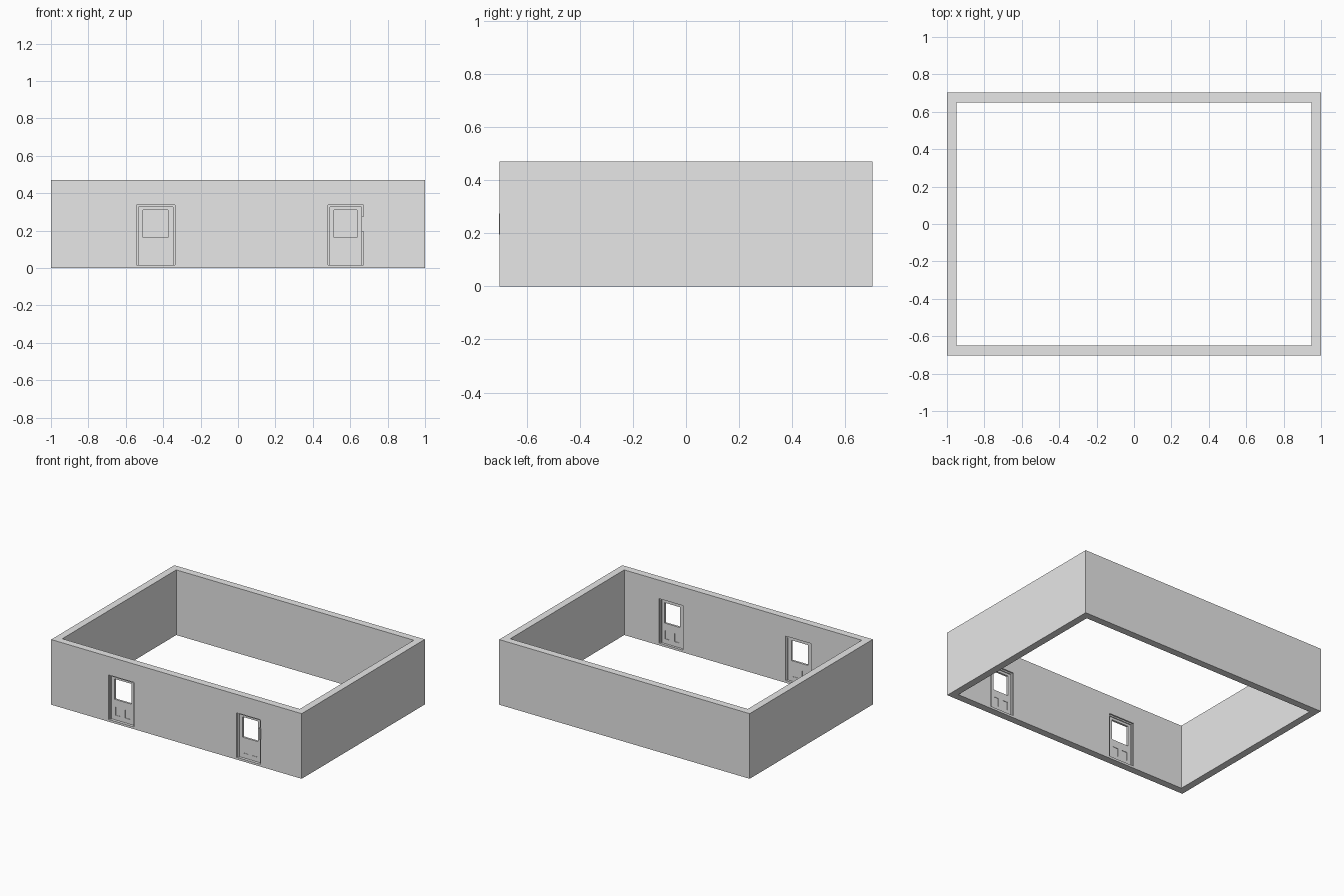
import bpy

cube = bpy.data.objects.get("Cube")
if cube:
    bpy.data.objects.remove(cube, do_unlink=True)

grey = bpy.data.materials.new("plaster_grey")
grey.use_nodes = True
grey.diffuse_color = (0.8, 0.8, 0.8, 1)
grey.node_tree.nodes["Principled BSDF"].inputs["Base Color"].default_value = (0.8, 0.8, 0.8, 1)


def box(name, x, y, z):
    """Box from (min, max) ranges."""
    bpy.ops.mesh.primitive_cube_add(size=1)
    ob = bpy.context.object
    ob.name = name
    ob.data.materials.append(grey)
    for v in ob.data.vertices:
        for axis, r in enumerate((x, y, z)):
            v.co[axis] = r[1] if v.co[axis] > 0 else r[0]
    return ob


def cut(target, x, y, z):
    """Subtract a box and discard the cutter."""
    cutter = box("cutter", x, y, z)
    cutter.hide_render = True
    mod = target.modifiers.new("cut", "BOOLEAN")
    mod.operation = "DIFFERENCE"
    mod.solver = "EXACT"
    mod.object = cutter
    bpy.context.view_layer.objects.active = target
    bpy.ops.object.modifier_apply(modifier=mod.name)
    bpy.data.objects.remove(cutter, do_unlink=True)


W, D, H, T = 1.0, 0.702, 0.47, 0.052
SILL, HEAD = 0.016, 0.337
FRAME = 0.01
THROUGH = (-D - 0.1, -D + 0.1)

# Four walls as one hollow shell
walls = box("walls", (-W, W), (-D, D), (0, H))
cut(walls, (-W + T, W - T), (-D + T, D - T), (-1, 1))


def door(side, x0, x1, win):
    # Opening in the front wall
    cut(walls, (x0, x1), THROUGH, (SILL, HEAD))
    # Frame lining the opening
    frame = box(side + "_door_frame", (x0, x1), (-0.692, -0.66), (SILL, HEAD))
    cut(frame, (x0 + FRAME, x1 - FRAME), THROUGH, (-1, HEAD - FRAME))
    # Leaf with an open window
    a, b = x0 + FRAME, x1 - FRAME
    leaf = box(side + "_door_leaf", (a, b), (-0.682, -0.667), (SILL, HEAD - FRAME))
    cut(leaf, win, THROUGH, (0.163, 0.31))
    # Two shallow lower panels on each face
    mid = (win[0] + win[1]) / 2
    for i, cx in enumerate((mid - 0.038, mid + 0.038)):
        span = (cx - 0.02, cx + 0.02)
        cut(leaf, span, (-0.70, -0.679), (0.05, 0.11))
        cut(leaf, span, (-0.67, -0.65), (0.05, 0.11))


door("right", -0.542, -0.338, (-0.508, -0.374))
door("left", 0.481, 0.67, (0.513, 0.637))

# Latch plate on the jamb of the left door
box("latch_plate", (0.66, 0.674), (-0.704, -0.69), (0.195, 0.275))
